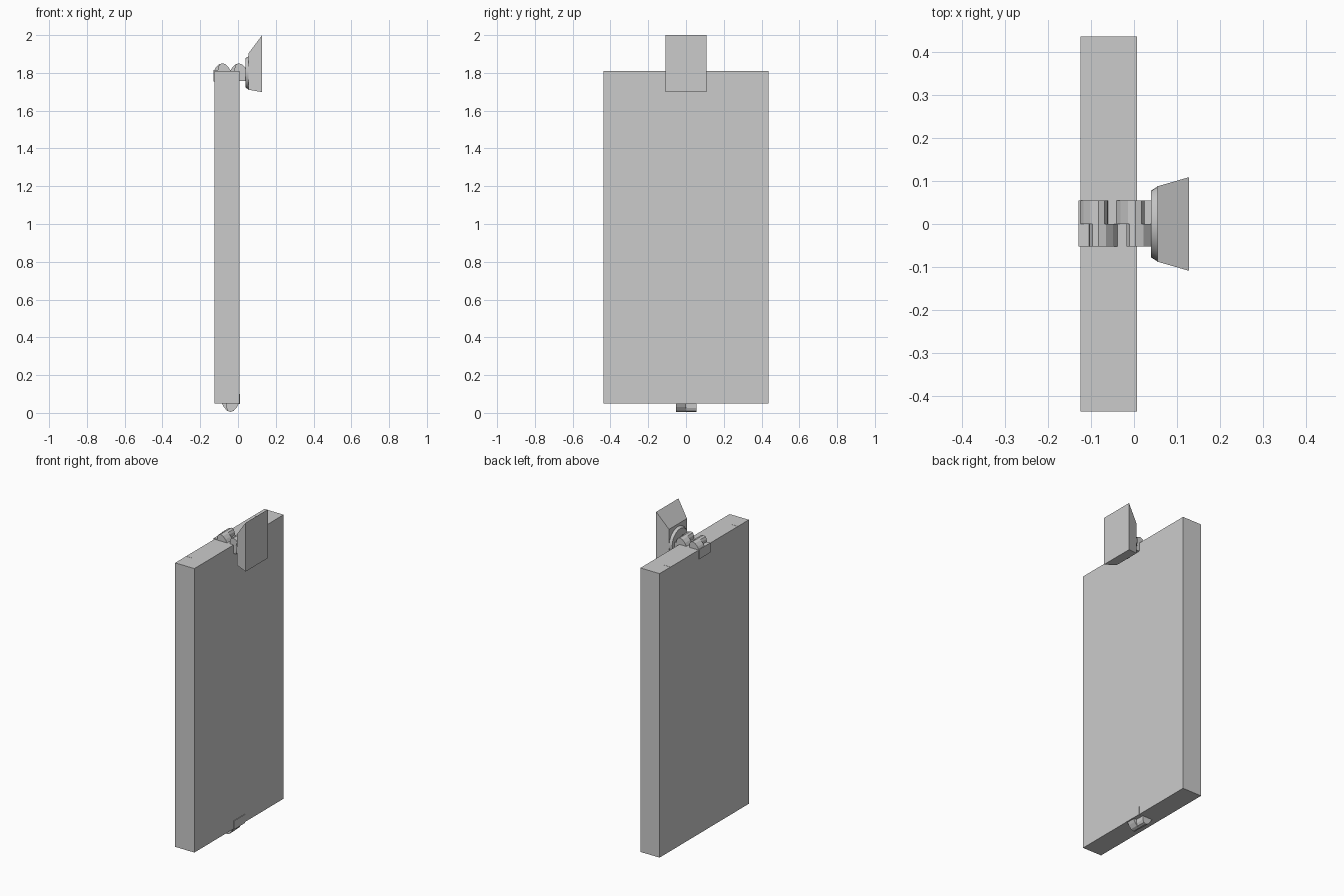
import bpy, bmesh, math
from mathutils import Vector

if "Cube" in bpy.data.objects:
    bpy.data.objects.remove(bpy.data.objects["Cube"])

def mesh_object(name, verts, faces):
    me = bpy.data.meshes.new(name)
    me.from_pydata(verts, [], faces)
    bm = bmesh.new()
    bm.from_mesh(me)
    bmesh.ops.recalc_face_normals(bm, faces=bm.faces)
    bm.to_mesh(me)
    bm.free()
    ob = bpy.data.objects.new(name, me)
    bpy.context.collection.objects.link(ob)
    return ob

def box(name, lo, hi):
    bpy.ops.mesh.primitive_cube_add(size=1, location=[(a + b) / 2 for a, b in zip(lo, hi)])
    ob = bpy.context.object
    ob.name = name
    ob.scale = [b - a for a, b in zip(lo, hi)]
    return ob

def extrude_y(name, profile, y0, y1):
    n = len(profile)
    verts = [(x, y, z) for y in (y0, y1) for x, z in profile]
    faces = [tuple(range(n)), tuple(range(n, 2 * n))]
    faces += [(i, (i + 1) % n, n + (i + 1) % n, n + i) for i in range(n)]
    return mesh_object(name, verts, faces)

def disc(name, x0, x1, r0, r1, z):
    bpy.ops.mesh.primitive_cone_add(vertices=32, radius1=r0, radius2=r1, depth=x1 - x0,
                                    location=((x0 + x1) / 2, 0, z), rotation=(0, math.pi / 2, 0))
    bpy.context.object.name = name
    bpy.ops.object.shade_smooth_by_angle(angle=math.radians(30))

# main door slab
TOP, BOTTOM = 1.81, 0.05
box("panel", (-0.125, -0.437, BOTTOM), (0.007, 0.437, TOP))

# interlocking hinge knuckles, profiles as offsets from each pin (x) and from the slab edge (height)
back_half = [(-0.047, 0), (-0.035, 0.018), (-0.018, 0.035), (0, 0.041),
             (0.014, 0.036), (0.021, 0.022), (0.022, 0)]
front_half = [(-0.022, 0), (-0.021, 0.022), (-0.014, 0.036), (0, 0.041),
              (0.018, 0.035), (0.034, 0.018), (0.047, 0)]

def knuckle(name, x, edge, up):
    for label, prof, y0, y1 in (("back", back_half, 0.0, 0.055),
                                ("front", front_half, -0.053, 0.0)):
        extrude_y(f"{name}_{label}", [(x + a, edge + up * (h if h else -0.004)) for a, h in prof], y0, y1)

knuckle("top_hinge_left", -0.083, TOP, 1)
knuckle("top_hinge_right", 0.004, TOP, 1)
knuckle("bottom_hinge", -0.04, BOTTOM, -1.1)

# hinge leaves
box("top_leaf_rear", (-0.13, -0.053, 1.755), (-0.1, 0.055, 1.815))
box("top_leaf_side", (0.0, -0.053, 1.757), (0.041, 0.055, 1.815))
box("bottom_leaf", (-0.003, -0.053, 0.047), (0.011, 0.055, 0.1))

# round mount behind the tapered plate
disc("mount_disc", 0.04, 0.056, 0.078, 0.088, 1.8)

# tapered plate
rings = [(0.055, 0.088, 1.711, 1.903), (0.128, 0.109, 1.698, 2.0)]
verts = [(x, s * y, z) for x, y, z0, z1 in rings
         for s, z in ((-1, z0), (1, z0), (1, z1), (-1, z1))]
mesh_object("tapered_plate", verts,
            [(0, 1, 2, 3), (4, 5, 6, 7)] + [(i, (i + 1) % 4, 4 + (i + 1) % 4, 4 + i) for i in range(4)])

# fine seams at the slab corners
for s in (-1, 1):
    for z0, z1 in ((BOTTOM, 0.14), (1.72, TOP)):
        y = s * 0.437
        box("side_seam", (-0.036, y - 0.0006, z0), (-0.034, y + 0.0006, z1))
    box("top_seam", (-0.125, s * 0.33 - 0.001, TOP - 0.002), (-0.082, s * 0.33 + 0.001, TOP + 0.0008))
